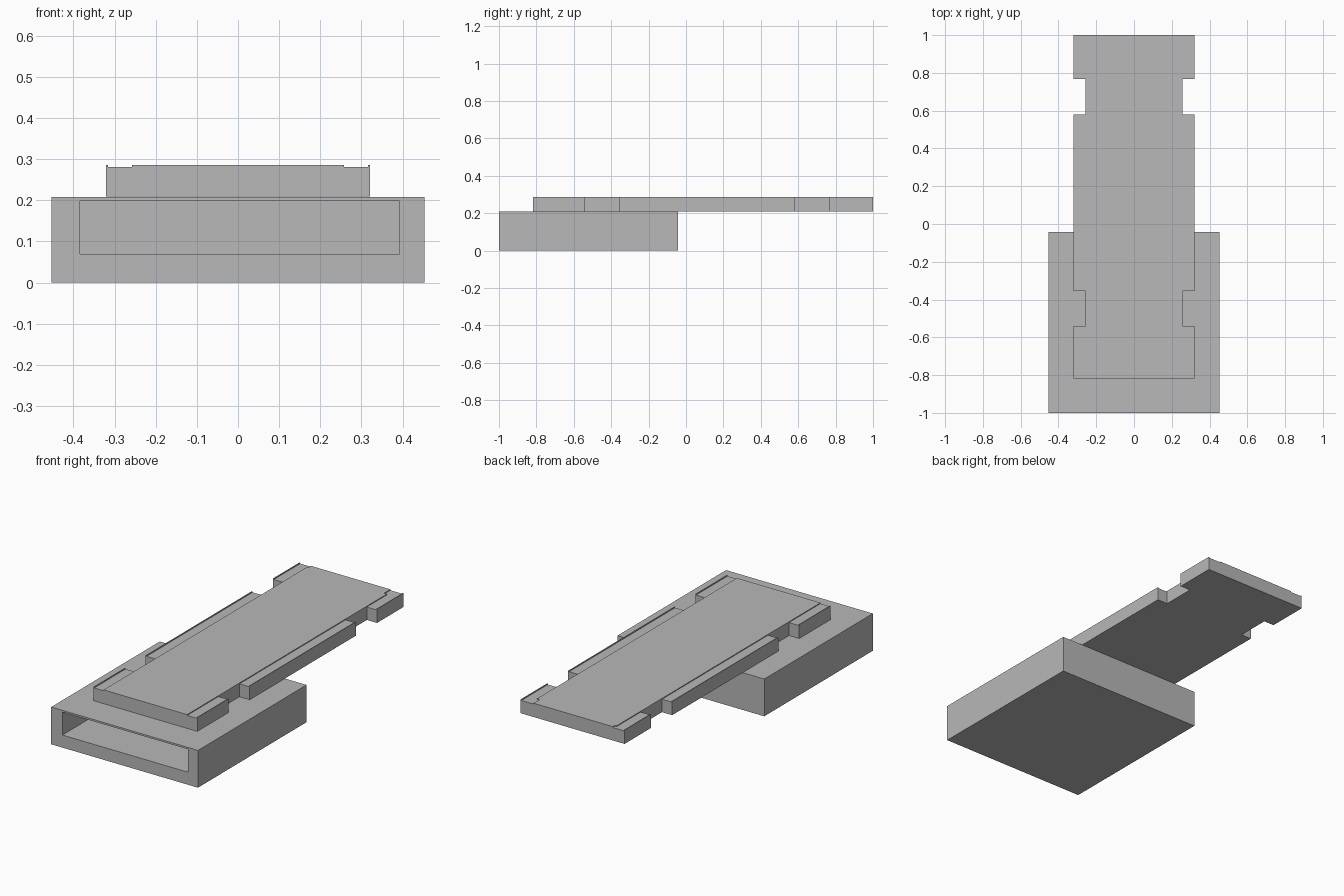
import bpy
import bmesh

if "Cube" in bpy.data.objects:
    bpy.data.objects.remove(bpy.data.objects["Cube"], do_unlink=True)

grey = bpy.data.materials.new("plain grey")
grey.use_nodes = True
tone = (0.48, 0.48, 0.48, 1)
grey.diffuse_color = tone
grey.node_tree.nodes["Principled BSDF"].inputs["Base Color"].default_value = tone


def finish(name, bm):
    bmesh.ops.recalc_face_normals(bm, faces=bm.faces[:])
    mesh = bpy.data.meshes.new(name)
    bm.to_mesh(mesh)
    bm.free()
    mesh.materials.append(grey)
    obj = bpy.data.objects.new(name, mesh)
    bpy.context.collection.objects.link(obj)
    return obj


def add_prism(bm, outline, z0, z1):
    """Extrude a flat outline from z0 to z1."""
    face = bm.faces.new([bm.verts.new((x, y, z0)) for x, y in outline])
    new = bmesh.ops.extrude_face_region(bm, geom=[face], use_keep_orig=True)["geom"]
    for v in new:
        if isinstance(v, bmesh.types.BMVert):
            v.co.z = z1


def rect(x0, x1, y0, y1):
    return [(x0, y0), (x1, y0), (x1, y1), (x0, y1)]


# Housing: a block with a deep slot in its front face
bm = bmesh.new()
add_prism(bm, rect(-0.453, 0.453, -1, -0.043), 0, 0.208)
bmesh.ops.recalc_face_normals(bm, faces=bm.faces[:])
front = min(bm.faces, key=lambda f: f.calc_center_median().y)
bmesh.ops.inset_individual(bm, faces=[front], thickness=0.05)
for v in front.verts:
    v.co.x = 0.392 if v.co.x > 0 else -0.384
    v.co.z = 0.198 if v.co.z > 0.1 else 0.07
slot = bmesh.ops.extrude_discrete_faces(bm, faces=[front])["faces"][0]
for v in slot.verts:
    v.co.y = -0.11
finish("housing", bm)

# Cartridge body: a long slab with two notches on each side
WIDE, NARROW = 0.321, 0.258
FRONT, BACK = -0.817, 1.0
NOTCHES = [(-0.54, -0.355), (0.58, 0.767)]
BOTTOM, LEDGE, TOP = 0.209, 0.281, 0.286

side = [(WIDE, FRONT)]
for y0, y1 in NOTCHES:
    side += [(WIDE, y0), (NARROW, y0), (NARROW, y1), (WIDE, y1)]
side.append((WIDE, BACK))
bm = bmesh.new()
add_prism(bm, side + [(-x, y) for x, y in reversed(side)], BOTTOM, LEDGE)
finish("cartridge_body", bm)

# Raised centre panel, stepped in at its back corners
bm = bmesh.new()
panel = [(-NARROW, FRONT), (NARROW, FRONT), (NARROW, 0.945), (0.24, 0.945),
         (0.24, BACK), (-0.248, BACK), (-0.248, 0.98), (-NARROW, 0.98)]
add_prism(bm, panel, LEDGE, TOP)
finish("centre_panel", bm)

# Thin rims along the outer edges, broken by the notches
stops = [FRONT] + [y for notch in NOTCHES for y in notch] + [BACK]
for label, s in (("left", 1), ("right", -1)):
    bm = bmesh.new()
    for y0, y1 in zip(stops[::2], stops[1::2]):
        add_prism(bm, rect(s * (WIDE - 0.005), s * WIDE, y0, y1), LEDGE, TOP)
    finish(label + "_rim", bm)
